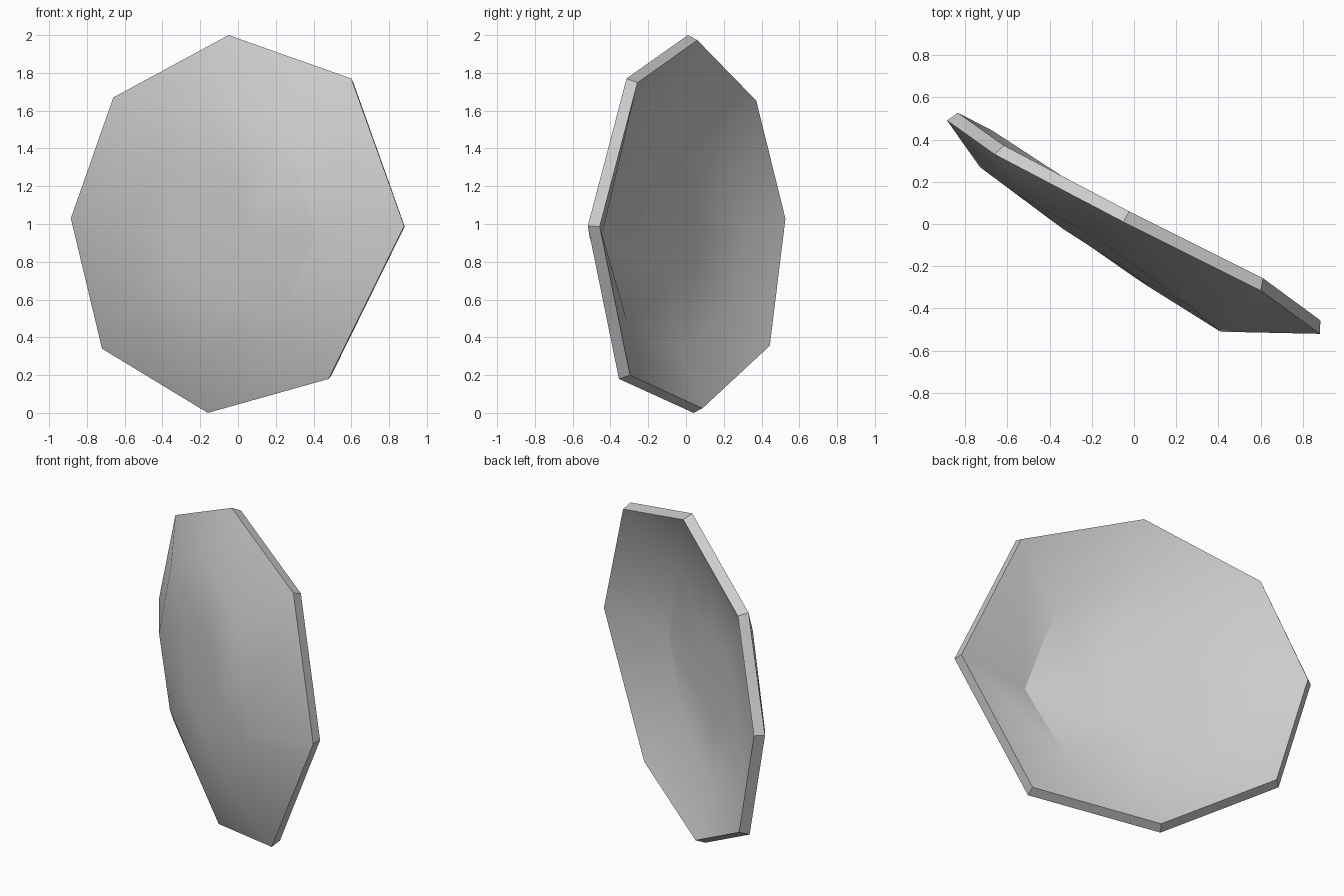
import bpy, bmesh, math

cube = bpy.data.objects.get("Cube")
if cube:
    bpy.data.objects.remove(cube, do_unlink=True)

# Single flat colour
mat = bpy.data.materials.new("light grey")
mat.use_nodes = True
colour = (0.6, 0.6, 0.6, 1)
mat.diffuse_color = colour
mat.node_tree.nodes["Principled BSDF"].inputs["Base Color"].default_value = colour

# Eight-cornered outer rim and the raised ring inside it, clockwise from the top
rim = [(-0.05, 0.01, 2.0), (0.60, -0.315, 1.77), (0.88, -0.52, 0.99), (0.48, -0.355, 0.18),
       (-0.16, 0.04, 0.0), (-0.72, 0.405, 0.34), (-0.885, 0.49, 1.03), (-0.66, 0.33, 1.67)]
ring = [(-0.17, -0.07, 1.69), (0.27, -0.39, 1.47), (0.41, -0.51, 0.93), (0.20, -0.37, 0.47),
        (-0.21, -0.08, 0.31), (-0.60, 0.19, 0.53), (-0.73, 0.27, 0.94), (-0.56, 0.145, 1.46)]

# Small, slightly bulged core ring shrunk toward the middle of the raised ring
mid = [sum(p[i] for p in ring) / len(ring) for i in range(3)]
core = [tuple(m + (a - m) * 0.42 for a, m in zip(p, mid)) for p in ring]
core = [(x, y - 0.025, z) for x, y, z in core]

# Dish surface: bands between the loops plus a cap
bm = bmesh.new()
loops = [[bm.verts.new(p) for p in loop] for loop in (rim, ring, core)]
for a, b in zip(loops, loops[1:]):
    for i in range(8):
        j = (i + 1) % 8
        bm.faces.new((a[i], b[i], b[j], a[j]))
bm.faces.new(loops[-1])
bmesh.ops.recalc_face_normals(bm, faces=bm.faces)
bm.normal_update()
if sum(f.normal.y * f.calc_area() for f in bm.faces) > 0:
    bmesh.ops.reverse_faces(bm, faces=bm.faces)
mesh = bpy.data.meshes.new("curved_plate")
bm.to_mesh(mesh)
bm.free()
mesh.materials.append(mat)
plate = bpy.data.objects.new("curved_plate", mesh)
bpy.context.collection.objects.link(plate)

# Thickness toward the hollow back
solid = plate.modifiers.new("thickness", 'SOLIDIFY')
solid.thickness = 0.062
solid.offset = -1
solid.use_even_offset = True

bpy.ops.object.select_all(action='DESELECT')
plate.select_set(True)
bpy.context.view_layer.objects.active = plate
bpy.ops.object.modifier_apply(modifier=solid.name)
bpy.ops.object.shade_smooth_by_angle(angle=math.radians(30))
